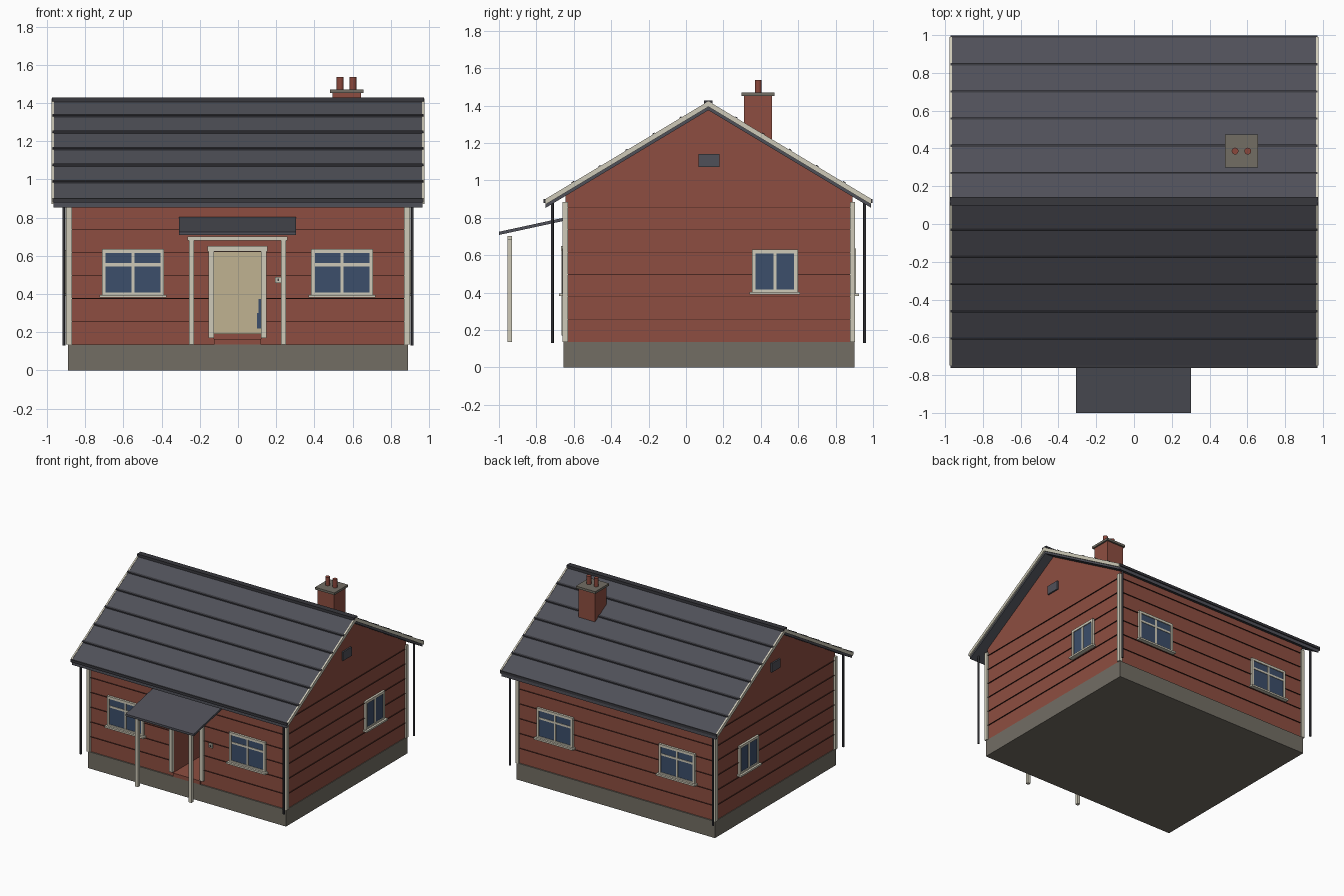
import bpy
import bmesh

cube = bpy.data.objects.get("Cube")
if cube:
    bpy.data.objects.remove(cube, do_unlink=True)


def material(name, r, g, b):
    m = bpy.data.materials.new(name)
    m.use_nodes = True
    m.diffuse_color = (r, g, b, 1)
    bsdf = next(n for n in m.node_tree.nodes if n.type == 'BSDF_PRINCIPLED')
    bsdf.inputs["Base Color"].default_value = (r, g, b, 1)
    return m


RED = material("red wall", .27, .076, .052)
GROOVE = material("dark red groove", .07, .02, .015)
STONE = material("grey stone", .17, .155, .127)
SLATE = material("slate", .078, .08, .098)
DARK = material("dark metal", .04, .04, .048)
CREAM = material("cream trim", .62, .59, .48)
GLASS = material("blue glass", .045, .077, .145)
DOOR = material("beige door", .53, .45, .285)
CLAY = material("clay", .26, .065, .045)

# Main dimensions
HX = .885                 # half width of the walls
FRONT, BACK = -.645, .89  # wall faces in y
MID = .12                 # ridge position in y
BASE = .135               # top of the foundation
RUN = .87                 # ridge to eave in plan


def roof_z(y):
    return 1.42 - .6 * abs(y - MID)


def prism(name, profile, x0, x1, mat):
    """Extrude a (y, z) outline along x."""
    bm = bmesh.new()
    face = bm.faces.new([bm.verts.new((x0, y, z)) for y, z in profile])
    ext = bmesh.ops.extrude_face_region(bm, geom=[face])
    verts = [v for v in ext["geom"] if isinstance(v, bmesh.types.BMVert)]
    bmesh.ops.translate(bm, verts=verts, vec=(x1 - x0, 0, 0))
    bmesh.ops.recalc_face_normals(bm, faces=bm.faces)
    mesh = bpy.data.meshes.new(name)
    bm.to_mesh(mesh)
    bm.free()
    mesh.materials.append(mat)
    ob = bpy.data.objects.new(name, mesh)
    bpy.context.collection.objects.link(ob)
    return ob


def box(name, x0, x1, y0, y1, z0, z1, mat):
    return prism(name, [(y0, z0), (y1, z0), (y1, z1), (y0, z1)], x0, x1, mat)


def on_wall(side, name, u0, u1, z0, z1, d0, d1, mat):
    """Box on a wall: u runs along the wall, d is the distance out from it."""
    if side == "front":
        return box(name, u0, u1, FRONT - d1, FRONT - d0, z0, z1, mat)
    if side == "back":
        return box(name, u0, u1, BACK + d0, BACK + d1, z0, z1, mat)
    if side == "left":
        return box(name, HX + d0, HX + d1, u0, u1, z0, z1, mat)
    return box(name, -HX - d1, -HX - d0, u0, u1, z0, z1, mat)


def window(side, u0, u1, z0, z1, transom):
    name = side + "_window_"
    t, out = .02, .018
    mid = (u0 + u1) / 2
    on_wall(side, name + "glass", u0 + t, u1 - t, z0 + t, z1 - t, 0, .011, GLASS)
    for a, b in ((u0, u0 + t), (u1 - t, u1)):
        on_wall(side, name + "jamb", a, b, z0, z1, 0, out, CREAM)
    for a, b in ((z0, z0 + t), (z1 - t, z1)):
        on_wall(side, name + "rail", u0 + t, u1 - t, a, b, 0, out, CREAM)
    on_wall(side, name + "mullion", mid - .008, mid + .008, z0 + t, z1 - t, 0, .015, CREAM)
    if transom:
        on_wall(side, name + "transom", u0 + t, u1 - t, .545, .561, 0, .0145, CREAM)
    on_wall(side, name + "sill", u0 - .012, u1 + .012, z0 - .006, z0 + .008, 0, .035, CREAM)


# Foundation and walls; the middle slice holds the deep doorway
box("foundation", -.89, .89, -.655, .9, 0, BASE, STONE)
drop = .04
wall_top = [(BACK, BASE), (BACK, roof_z(BACK) - drop), (MID, roof_z(MID) - drop),
            (FRONT, roof_z(FRONT) - drop)]
D0, D1, D_IN = -.125, .12, -.28
notch = [(FRONT, .62), (D_IN, .62), (D_IN, .165), (FRONT, .165)]
prism("wall_right", wall_top + [(FRONT, BASE)], -HX, D0, RED)
prism("wall_left", wall_top + [(FRONT, BASE)], D1, HX, RED)
prism("wall_middle", wall_top + notch + [(FRONT, BASE)], D0, D1, RED)

# Thin shadow lines between the wall boards
for i in range(1, 7):
    z = BASE + i * .12
    spans = [("front", -HX, HX), ("back", -HX, HX),
             ("left", FRONT, BACK), ("right", FRONT, BACK)]
    if z < .62:
        spans[0:1] = [("front", -HX, -.155), ("front", .15, HX)]
    for side, a, b in spans:
        on_wall(side, side + "_board_line", a, b, z, z + .003, 0, .008, GROOVE)

# Corner boards and downpipes
for s in (-1, 1):
    for y in (FRONT, BACK):
        box("corner_board", s * .885 - .015, s * .885 + .015, y - .014, y + .014,
            BASE, .885, CREAM)
    for y in (-.715, .955):
        bpy.ops.mesh.primitive_cylinder_add(vertices=12, radius=.008, depth=.76,
                                            location=(s * .912, y, .51))
        pipe = bpy.context.object
        pipe.name = "downpipe"
        pipe.data.materials.append(DARK)
        bpy.ops.object.shade_smooth_by_angle()


def chevron(top, bottom):
    """Outline of an upside-down V that follows both roof slopes."""
    ys = (MID - RUN, MID, MID + RUN)
    return ([(y, roof_z(y) + top) for y in ys] +
            [(y, roof_z(y) + bottom) for y in reversed(ys)])


# Roof slab, verge boards, ridge cap, gutters and course lines
prism("roof", chevron(0, -.045), -.965, .965, SLATE)
for s in (-1, 1):
    prism("verge_board", chevron(.003, -.027), s * .963, s * .976, CREAM)
    eave = MID + s * RUN
    box("gutter", -.972, .972, eave - .012, eave + .008, .88, .9, DARK)
    for i in range(1, 6):
        a = MID + s * i * .144
        b = a + s * .012
        prism("course_line", [(a, roof_z(a)), (b, roof_z(b)), (b, roof_z(b) + .009),
                              (a, roof_z(a) + .009)], -.972, .972, DARK)
box("ridge_cap", -.975, .975, MID - .023, MID + .023, 1.4, 1.428, DARK)

# Chimney
box("chimney_stack", .495, .645, .31, .46, 1.15, 1.452, RED)
box("chimney_cap", .483, .657, .298, .474, 1.452, 1.47, STONE)
for x in (.535, .602):
    bpy.ops.mesh.primitive_cylinder_add(vertices=16, radius=.018, depth=.07,
                                        location=(x, .386, 1.502))
    pot = bpy.context.object
    pot.name = "chimney_pot"
    pot.data.materials.append(CLAY)
    bpy.ops.object.shade_smooth_by_angle()

# Windows and gable vents
for side in ("front", "back"):
    for c in (-.55, .545):
        window(side, c - .163, c + .163, .387, .635, True)
for side in ("left", "right"):
    window(side, .352, .598, .395, .63, False)
    on_wall(side, side + "_vent", .068, .178, 1.07, 1.142, 0, .012, SLATE)

# Doorway: deep panel, surround and threshold
box("door_panel", D0, D1, D_IN - .008, D_IN, .19, .62, DOOR)
box("door_side_light", .1, D1, D_IN - .014, D_IN - .008, .22, .3, GLASS)
box("door_side_bar", .108, D1, D_IN - .014, D_IN - .008, .3, .375, GLASS)
for a, b in ((-.155, D0), (D1, .15)):
    on_wall("front", "door_jamb", a, b, .17, .625, 0, .02, CREAM)
on_wall("front", "door_head", -.16, .155, .622, .65, 0, .024, CREAM)
on_wall("front", "threshold", D0, D1, BASE, .165, 0, .012, RED)
on_wall("front", "bell_plate", .193, .227, .458, .49, 0, .012, CREAM)
on_wall("front", "bell_button", .208, .216, .468, .48, .012, .016, DARK)

# Porch canopy on two posts
prism("porch_roof", [(-1, .708), (FRONT, .785), (FRONT, .802), (-1, .725)],
      -.308, .303, SLATE)
for x in (-.243, .238):
    box("porch_post", x - .0125, x + .0125, -.955, -.93, BASE, .682, CREAM)
box("porch_beam", -.265, .26, -.955, -.93, .68, .702, CREAM)
